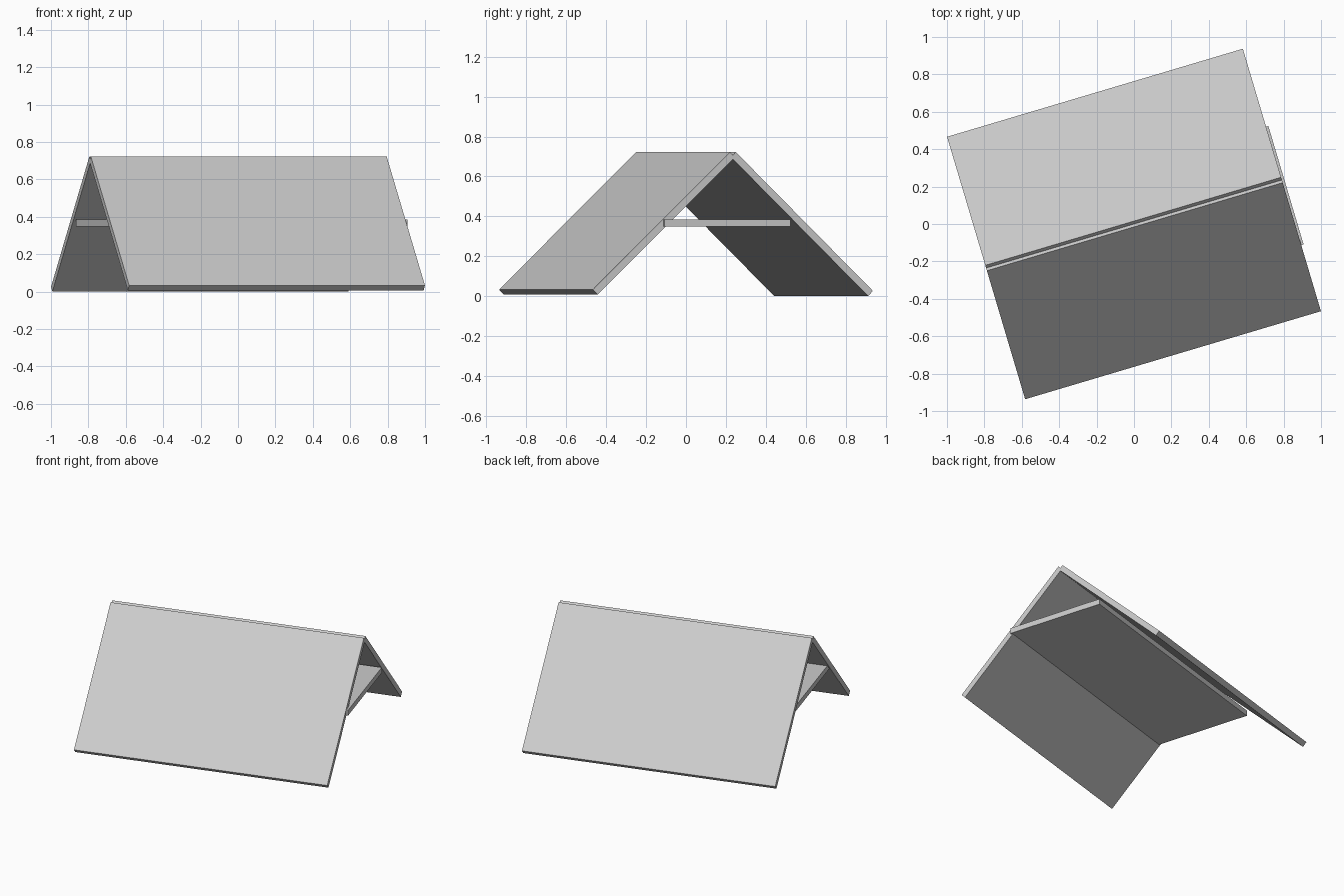
import bpy
from math import radians
from mathutils import Matrix

cube = bpy.data.objects.get("Cube")
if cube:
    bpy.data.objects.remove(cube, do_unlink=True)

grey = bpy.data.materials.new("light grey")
grey.use_nodes = True
colour = (0.6, 0.6, 0.6, 1)
grey.diffuse_color = colour
grey.node_tree.nodes["Principled BSDF"].inputs["Base Color"].default_value = colour

TURN = Matrix.Rotation(radians(16.57), 4, 'Z')


def prism(name, section, start, end):
    """Extrude a (y, z) section along x, then turn it with the whole frame."""
    n = len(section)
    verts = [(x, y, z) for x in (start, end) for y, z in section]
    faces = [tuple(range(n))[::-1], tuple(range(n, 2 * n))]
    faces += [(i, (i + 1) % n, (i + 1) % n + n, i + n) for i in range(n)]
    mesh = bpy.data.meshes.new(name)
    mesh.from_pydata(verts, [], faces)
    mesh.transform(TURN)
    mesh.materials.append(grey)
    obj = bpy.data.objects.new(name, mesh)
    bpy.context.collection.objects.link(obj)
    return obj


def panel(name, side, foot_z):
    """Sloping square-cut board, given its outer foot and ridge corners."""
    thick = 0.036
    foot, ridge = (0.732, foot_z), (0.015, 0.722)
    dy, dz = ridge[0] - foot[0], ridge[1] - foot[1]
    length = (dy * dy + dz * dz) ** 0.5
    inward = (-dz / length * thick, dy / length * thick)
    section = [foot, ridge,
               (ridge[0] + inward[0], ridge[1] + inward[1]),
               (foot[0] + inward[0], foot[1] + inward[1])]
    section = [(side * y, z) for y, z in section]
    if side < 0:
        section.reverse()
    return prism(name, section, -0.825, 0.825)


# Two leaning boards
panel("front_panel", -1, 0.033)
panel("back_panel", 1, 0.026)

# Level shelf between them, slightly proud of one end
prism("shelf", [(-0.363, 0.348), (0.297, 0.348), (0.297, 0.385), (-0.363, 0.385)],
      -0.816, 0.838)
